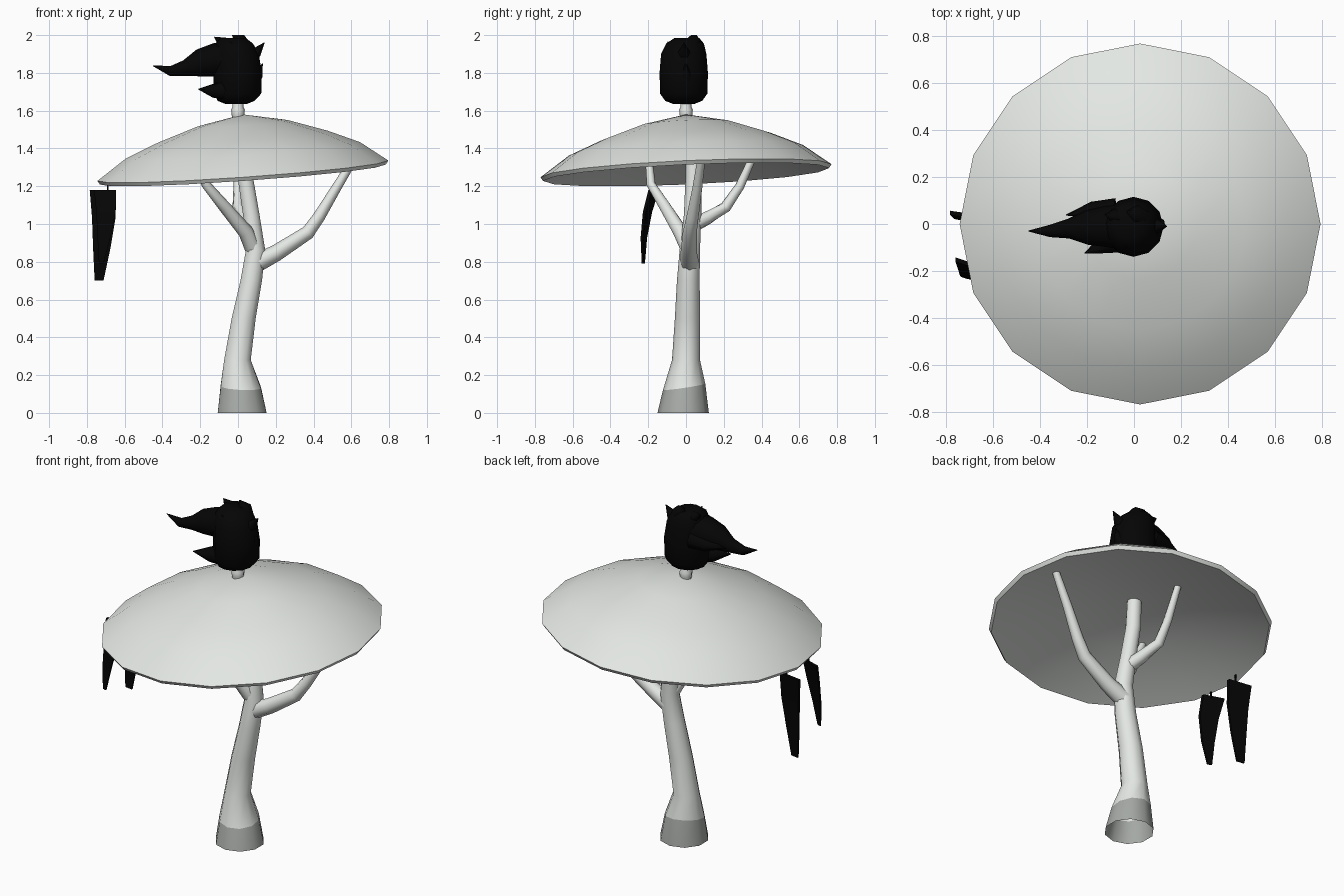
import bpy, bmesh, math
from mathutils import Vector

if "Cube" in bpy.data.objects:
    bpy.data.objects.remove(bpy.data.objects["Cube"], do_unlink=True)


def material(name, rgb):
    m = bpy.data.materials.new(name)
    m.use_nodes = True
    m.diffuse_color = (*rgb, 1)
    m.node_tree.nodes["Principled BSDF"].inputs["Base Color"].default_value = (*rgb, 1)
    return m


PALE = material("pale grey", (0.78, 0.81, 0.78))
GREY = material("mid grey", (0.38, 0.40, 0.38))
BLACK = material("black", (0.0015, 0.0015, 0.0015))


def finish(name, bm, mats, angle=None):
    bmesh.ops.recalc_face_normals(bm, faces=bm.faces)
    mesh = bpy.data.meshes.new(name)
    bm.to_mesh(mesh)
    bm.free()
    ob = bpy.data.objects.new(name, mesh)
    bpy.context.collection.objects.link(ob)
    for m in mats:
        mesh.materials.append(m)
    if angle:
        bpy.ops.object.select_all(action="DESELECT")
        ob.select_set(True)
        bpy.context.view_layer.objects.active = ob
        bpy.ops.object.shade_smooth_by_angle(angle=math.radians(angle))
    return ob


def skin(bm, rings, open_start=False):
    """Bridge equal-sized rings and cap the ends."""
    for a, b in zip(rings, rings[1:]):
        for i in range(len(a)):
            j = (i + 1) % len(a)
            bm.faces.new((a[i], a[j], b[j], b[i]))
    if not open_start:
        bm.faces.new(rings[0])
    bm.faces.new(rings[-1])


def tube(name, stations, mats, sides=8, level=False, open_start=False):
    """Loft circles along x, y, z, radius stations."""
    bm = bmesh.new()
    pts = [Vector(s[:3]) for s in stations]
    rings = []
    for i, s in enumerate(stations):
        t = pts[min(i + 1, len(pts) - 1)] - pts[max(i - 1, 0)]
        t = Vector((0, 0, 1)) if level else t.normalized()
        u = Vector((0, 1, 0))
        u = (u - t * u.dot(t)).normalized()
        v = t.cross(u)
        ring = []
        for k in range(sides):
            a = math.tau * k / sides
            ring.append(bm.verts.new(pts[i] + s[3] * (u * math.cos(a) + v * math.sin(a))))
        rings.append(ring)
    skin(bm, rings, open_start)
    return finish(name, bm, mats, 60)


# Canopy: thin tilted dome shell, sixteen sided, with a shallow underside
def canopy():
    outer = [(0.24, 1.533), (0.45, 1.462), (0.62, 1.39), (0.77, 1.282)]
    inner = [(0.757, 1.262), (0.6, 1.312), (0.35, 1.362)]
    bm = bmesh.new()

    def tilt(x, y, z):
        return bm.verts.new((x + 0.026, y, z + 0.07 * x + 0.045 * y))

    rings = []
    for r, z in outer + inner:
        rings.append([tilt(r * math.cos(math.tau * k / 16), r * math.sin(math.tau * k / 16), z)
                      for k in range(16)])
    for a, b in zip(rings, rings[1:]):
        for i in range(16):
            j = (i + 1) % 16
            bm.faces.new((a[i], a[j], b[j], b[i]))
    for ring, z in ((rings[0], 1.58), (rings[-1], 1.415)):
        tip = tilt(0, 0, z)
        for i in range(16):
            bm.faces.new((ring[i], ring[(i + 1) % 16], tip))
    finish("canopy", bm, [PALE], 40)


canopy()

# Trunk, hollow at the bottom, with a darker foot that ends in a wavy line
trunk = tube("trunk", [
    (0.022, -0.015, 0, 0.136), (0.015, -0.01, 0.14, 0.112), (-0.003, 0, 0.28, 0.074),
    (0.03, 0.008, 0.5, 0.067), (0.07, 0.012, 0.7, 0.06), (0.093, 0.02, 0.86, 0.054),
    (0.07, 0.035, 1.05, 0.046), (0.04, 0.04, 1.24, 0.043), (0.028, 0.04, 1.46, 0.04)],
    [PALE, GREY], sides=10, level=True, open_start=True)
for f in trunk.data.polygons:
    f.material_index = 1 if f.center.z < 0.14 else 0
for v in trunk.data.vertices:
    if abs(v.co.z - 0.14) < 0.01:
        v.co.z += 0.15 * v.co.y - 0.05 * v.co.x

# Three branches reaching into the canopy
tube("left_branch", [
    (0.08, 0.02, 0.785, 0.052), (0.2, 0.015, 0.845, 0.044), (0.37, 0.02, 0.955, 0.037),
    (0.43, 0.035, 1.04, 0.032), (0.52, 0.06, 1.19, 0.026), (0.63, 0.085, 1.37, 0.02)], [PALE])
tube("right_branch", [
    (0.085, 0.02, 0.86, 0.045), (0.04, -0.03, 0.96, 0.04), (-0.07, -0.11, 1.09, 0.032),
    (-0.17, -0.185, 1.21, 0.024), (-0.24, -0.2, 1.38, 0.018)], [PALE])
tube("back_branch", [
    (0.075, 0.03, 0.99, 0.04), (0.04, 0.11, 1.03, 0.036), (0.0, 0.21, 1.09, 0.03),
    (0.0, 0.285, 1.2, 0.024), (-0.005, 0.375, 1.4, 0.018)], [PALE])

# Finial knob and stem on the canopy
tube("finial", [(0, 0, 1.55, 0.028), (0, 0, 1.58, 0.034), (0, 0, 1.605, 0.036),
                (0, 0, 1.62, 0.029), (0, 0, 1.67, 0.032)], [PALE], level=True)

# Plume: boxy body, sweeping tail and tufts
tube("plume_body", [
    (-0.01, -0.012, 1.635, 0.055), (-0.01, -0.012, 1.652, 0.098), (-0.002, -0.012, 1.69, 0.125),
    (-0.002, -0.012, 1.8, 0.128), (-0.01, -0.012, 1.9, 0.12), (-0.02, -0.005, 1.955, 0.1),
    (-0.025, 0.005, 1.985, 0.065)], [BLACK], sides=12, level=True)
tube("plume_tail", [
    (-0.02, -0.01, 1.87, 0.105), (-0.12, -0.01, 1.87, 0.088), (-0.2, -0.015, 1.852, 0.074),
    (-0.28, -0.02, 1.825, 0.042), (-0.36, -0.03, 1.81, 0.026), (-0.45, -0.03, 1.838, 0.002)],
    [BLACK], sides=8)


def tuft(name, start, middle, tip, r):
    tube(name, [(*start, r), (*middle, r * 0.7), (*tip, 0.002)], [BLACK], sides=6)


tuft("low_tuft", (-0.04, -0.06, 1.71), (-0.125, -0.085, 1.705), (-0.21, -0.125, 1.714), 0.06)
tuft("side_tuft", (-0.08, 0.06, 1.84), (-0.18, 0.06, 1.83), (-0.29, 0.038, 1.83), 0.05)
tuft("front_tuft", (0.05, -0.01, 1.88), (0.1, -0.01, 1.91), (0.14, -0.01, 1.96), 0.045)
tuft("cheek_tuft", (0.07, 0, 1.75), (0.105, 0, 1.79), (0.13, 0, 1.85), 0.045)
tuft("crown_tuft", (-0.03, 0.02, 1.92), (-0.08, 0.035, 1.96), (-0.125, 0.04, 1.99), 0.05)
tuft("top_tuft", (0.03, 0.02, 1.92), (0.01, 0.045, 1.975), (-0.03, 0.055, 2.0), 0.055)
for s in (-1, 1):
    tuft("shoulder_tuft", (0, s * 0.07 - 0.01, 1.86), (-0.01, s * 0.088 - 0.01, 1.92),
         (-0.04, s * 0.085 - 0.01, 1.965), 0.036)


# Hanging streamers, tapering and turned, each on a thin hook
def streamer(name, outer_x, y, sway, bottom, turn):
    top = 1.18
    bm = bmesh.new()
    rings = []
    for t, left, right in ((0, outer_x, -0.645), (0.3, outer_x + 0.012, -0.648),
                           (0.65, outer_x + 0.018, -0.676), (1, outer_x + 0.026, -0.712)):
        z = top + (bottom - top) * t
        yy = y + sway * (1 - (1 - t) ** 2)
        d = 0.009 * (1 - 0.5 * t)
        rings.append([bm.verts.new((x, yy + e + turn * (x + 0.7), z))
                      for x, e in ((left, -d), (right, -d), (right, d), (left, d))])
    skin(bm, rings)
    finish(name, bm, [BLACK])
    tube(name + "_hook", [(-0.69, y, 1.17, 0.005), (-0.69, y, 1.222, 0.005)],
         [BLACK], sides=6, level=True)


streamer("front_streamer", -0.762, -0.172, -0.062, 0.79, -0.33)
streamer("back_streamer", -0.785, 0.035, -0.02, 0.7, -0.15)
